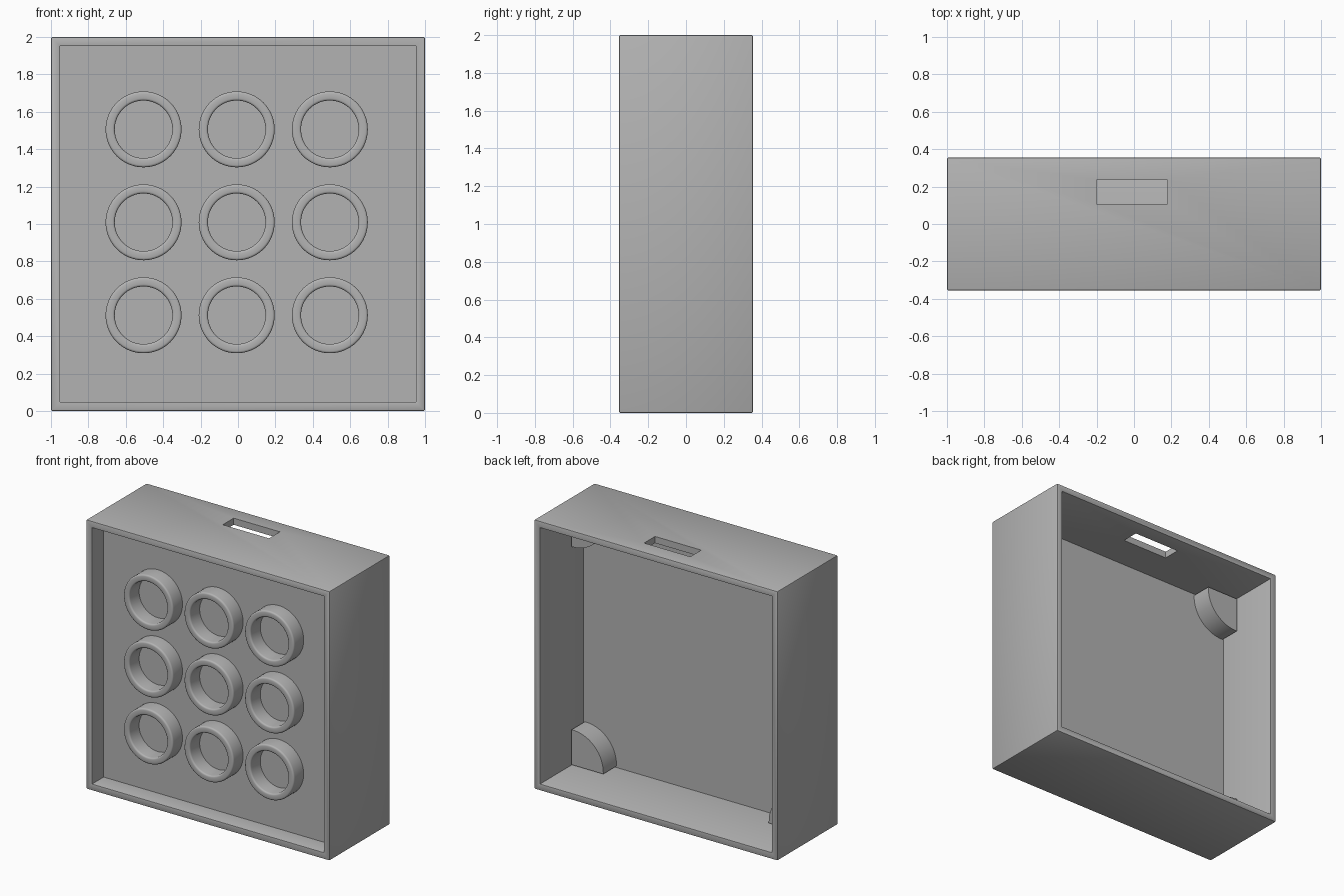
import bpy
import bmesh
from math import sin, cos, pi, radians
from mathutils import Matrix, Vector

default = bpy.data.objects.get("Cube")
if default:
    bpy.data.objects.remove(default, do_unlink=True)

grey = bpy.data.materials.new("plain grey")
grey.use_nodes = True
colour = (0.45, 0.45, 0.45, 1)
grey.diffuse_color = colour
grey.node_tree.nodes["Principled BSDF"].inputs["Base Color"].default_value = colour

HALF_DEPTH = 0.355
WALL = 0.07
PANEL_FRONT, PANEL_BACK = -0.22, -0.155


def finish(bm, name, smooth=True):
    bmesh.ops.recalc_face_normals(bm, faces=bm.faces)
    mesh = bpy.data.meshes.new(name)
    bm.to_mesh(mesh)
    bm.free()
    obj = bpy.data.objects.new(name, mesh)
    bpy.context.collection.objects.link(obj)
    mesh.materials.append(grey)
    if smooth:
        bpy.ops.object.select_all(action='DESELECT')
        obj.select_set(True)
        bpy.context.view_layer.objects.active = obj
        bpy.ops.object.shade_smooth_by_angle(angle=radians(35))
    return obj


def box(bm, size, centre):
    matrix = Matrix.Translation(centre) @ Matrix.Diagonal((*size, 1))
    bmesh.ops.create_cube(bm, size=1, matrix=matrix)


# Housing: a box hollowed from front and back, leaving a thin panel between
bm = bmesh.new()
box(bm, (2, 2 * HALF_DEPTH, 2), (0, 0, 1))
for side, floor in ((-1, PANEL_FRONT), (1, PANEL_BACK)):
    face = next(f for f in bm.faces if f.normal.y * side > 0.9)
    bmesh.ops.inset_region(bm, faces=[face], thickness=WALL)
    result = bmesh.ops.extrude_discrete_faces(bm, faces=[face])
    inner = result["faces"][0]
    for v in inner.verts:
        v.co.y = floor
    bm.normal_update()

# Soften only the outward edges
bmesh.ops.recalc_face_normals(bm, faces=bm.faces)
edges = [e for e in bm.edges if e.calc_face_angle_signed(0) > 1]
bmesh.ops.bevel(bm, geom=edges, offset=0.008, segments=2, profile=0.5,
                affect='EDGES')
housing = finish(bm, "housing", smooth=False)

# Slot through the top wall
bm = bmesh.new()
box(bm, (0.38, 0.128, 0.3), (-0.01, 0.171, 2))
cutter = finish(bm, "slot_cutter", smooth=False)
cut = housing.modifiers.new("slot", 'BOOLEAN')
cut.operation = 'DIFFERENCE'
cut.solver = 'EXACT'
cut.object = cutter
bpy.context.view_layer.objects.active = housing
bpy.ops.object.select_all(action='DESELECT')
housing.select_set(True)
bpy.ops.object.modifier_apply(modifier=cut.name)
bpy.data.objects.remove(cutter, do_unlink=True)
bpy.ops.object.shade_smooth_by_angle(angle=radians(35))


# Rings: a tube profile with a rounded front lip, turned about y
def ring(name, x, z):
    outer, inner, front, lip, base = 0.203, 0.154, -0.335, 0.012, PANEL_FRONT + 0.01
    steps = [i * pi / 6 for i in range(4)]
    profile = [(outer, base)]
    profile += [(outer - lip + lip * cos(a), front + lip - lip * sin(a)) for a in steps]
    profile += [(inner + lip - lip * sin(a), front + lip - lip * cos(a)) for a in steps]
    profile += [(inner, base)]
    bm = bmesh.new()
    verts = [bm.verts.new((r, y, 0)) for r, y in profile]
    loop = [bm.edges.new((verts[i - 1], verts[i])) for i in range(len(verts))]
    bmesh.ops.spin(bm, geom=verts + loop, cent=(0, 0, 0), axis=(0, 1, 0),
                   angle=2 * pi, steps=64)
    bmesh.ops.remove_doubles(bm, verts=bm.verts, dist=0.0001)
    bmesh.ops.translate(bm, verts=bm.verts, vec=(x, 0, z))
    finish(bm, name)


for row in range(3):
    for col in range(3):
        ring(f"ring_{row + 1}_{col + 1}", -0.505 + 0.498 * col, 0.512 + 0.497 * row)


# Quarter-round posts in the four corners of the back cavity
def corner_post(name, sx, sz):
    radius, edge = 0.25, 1 - WALL
    outline = [(-0.01, -0.01), (radius, -0.01)]
    outline += [(radius * cos(a), radius * sin(a)) for a in (i * pi / 48 for i in range(25))]
    outline += [(-0.01, radius)]
    bm = bmesh.new()
    verts = [bm.verts.new((sx * (edge - u), 0, 1 + sz * (edge - v))) for u, v in outline]
    face = bm.faces.new(verts)
    result = bmesh.ops.extrude_face_region(bm, geom=[face])
    moved = [g for g in result["geom"] if isinstance(g, bmesh.types.BMVert)]
    bmesh.ops.translate(bm, verts=moved, vec=Vector((0, PANEL_BACK - 0.01, 0)))
    finish(bm, name)


for sx, side in ((1, "left"), (-1, "right")):
    for sz, level in ((1, "top"), (-1, "bottom")):
        corner_post(f"corner_post_{level}_{side}", sx, sz)
